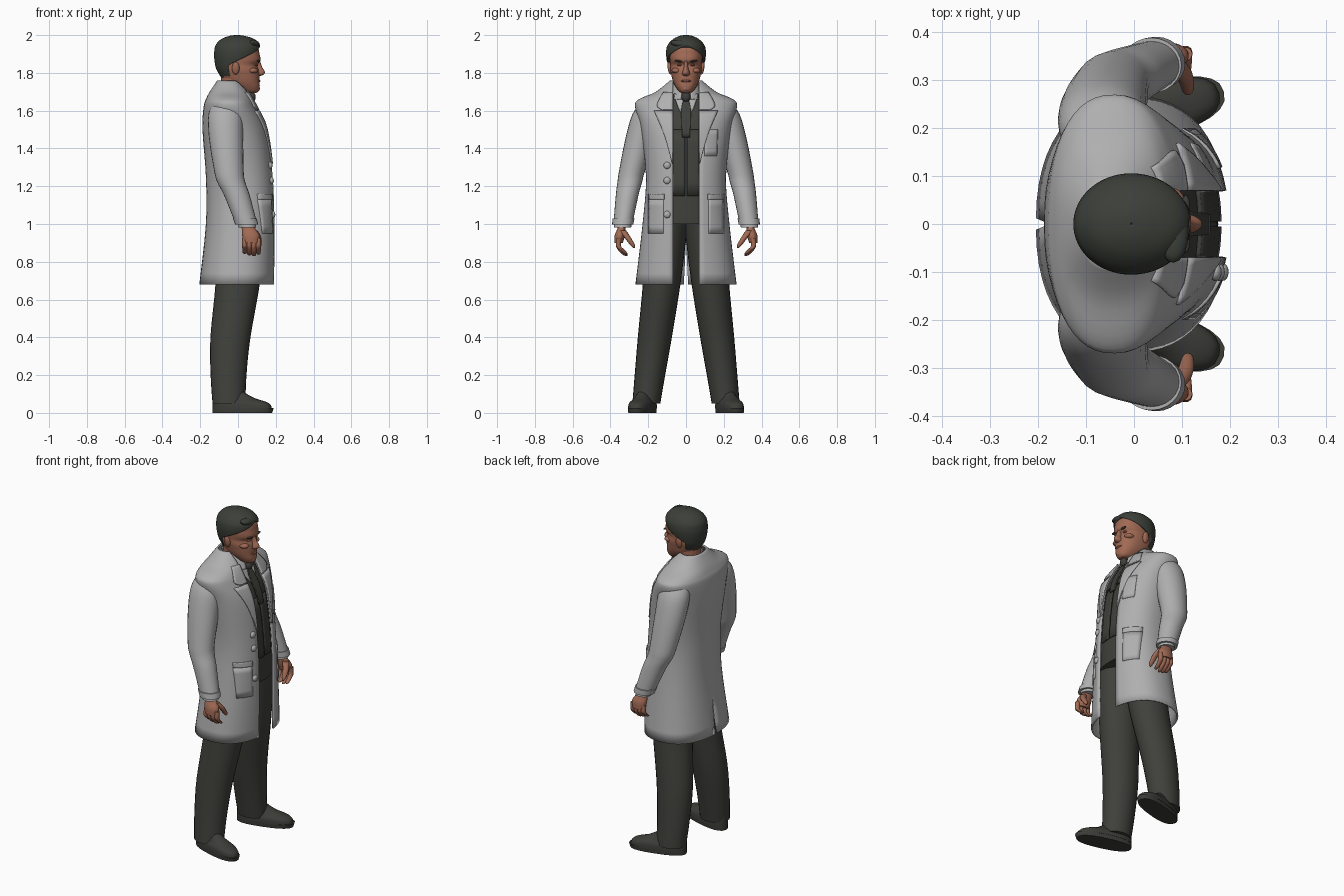
import bpy, bmesh
from math import sin, cos, pi, asin, radians
from mathutils import Matrix, Vector

if "Cube" in bpy.data.objects:
    bpy.data.objects.remove(bpy.data.objects["Cube"])


def material(name, *rgb):
    mat = bpy.data.materials.new(name)
    mat.use_nodes = True
    mat.diffuse_color = (*rgb, 1)
    node = mat.node_tree.nodes["Principled BSDF"]
    node.inputs["Base Color"].default_value = (*rgb, 1)
    node.inputs["Roughness"].default_value = .8
    return mat


COAT = material("pale_grey_cloth", .43, .43, .43)
DARK = material("dark_suit_cloth", .05, .052, .043)
HAIR = material("dark_hair", .045, .05, .04)
SHOE = material("dark_leather", .045, .045, .04)
SKIN = material("skin", .36, .145, .09)
LIPS = material("lip_skin", .27, .1, .07)


def finish(name, bm, mat, mirror=True, thick=0):
    """Turn a bmesh into a smooth object, optionally mirrored across y."""
    mesh = bpy.data.meshes.new(name)
    bm.to_mesh(mesh)
    bm.free()
    mesh.materials.append(mat)
    part = bpy.data.objects.new(name, mesh)
    bpy.context.collection.objects.link(part)
    bpy.ops.object.select_all(action='DESELECT')
    part.select_set(True)
    bpy.context.view_layer.objects.active = part
    bpy.ops.object.shade_smooth_by_angle(angle=radians(45))
    if mirror:
        part.modifiers.new("mirror", 'MIRROR').use_axis = (False, True, False)
    if thick:
        part.modifiers.new("thickness", 'SOLIDIFY').thickness = thick


def dense(rows, steps=4):
    """Smooth a few cross-sections into many with a Catmull-Rom spline."""
    rows = sorted(rows)
    padded = [rows[0], *rows, rows[-1]]
    result = []
    for before, start, end, after in zip(padded, padded[1:], padded[2:], padded[3:]):
        for step in range(steps):
            t = step / steps
            result.append(tuple(
                q + t * (r - p + t * (2 * p - 5 * q + 4 * r - s + t * (3 * (q - r) + s - p))) / 2
                for p, q, r, s in zip(before, start, end, after)))
    return result + [rows[-1]]


def power(value, n):
    return (1 if value >= 0 else -1) * abs(value) ** (2 / n)


def skin_grid(bm, grid, closed=False):
    """Join neighbouring rings of points with quads, capping closed rings."""
    rings = [[bm.verts.new(point) for point in ring] for ring in grid]
    for low, high in zip(rings, rings[1:]):
        count = len(low)
        for j in range(count if closed else count - 1):
            k = (j + 1) % count
            bm.faces.new((low[j], low[k], high[k], high[j]))
    if closed:
        bm.faces.new(rings[0][::-1])
        bm.faces.new(rings[-1])


def from_front(z, half):
    return 0


def to_back(z, half):
    return pi


def shell(name, rows, mat, thick=0, n=2, start=from_front, end=to_back, count=24):
    """Mirrored half wrap; rows of z, back, front, half width."""
    grid = []
    for z, back, front, half in rows:
        first, last = start(z, half), end(z, half)
        angles = [first + (last - first) * j / count for j in range(count + 1)]
        grid.append([((front + back) / 2 + (front - back) / 2 * power(cos(a), n),
                      half * power(sin(a), n) if a < pi else 0, z) for a in angles])
    bm = bmesh.new()
    skin_grid(bm, grid)
    finish(name, bm, mat, True, thick)


def limb(name, rows, mat, flat=1, n=2, yaw=0, count=24):
    """Closed mirrored limb; rows of z, x, y, radius, with y radius scaled by flat."""
    turn = Matrix.Rotation(yaw, 3, 'Z')
    angles = [2 * pi * j / count for j in range(count)]
    grid = [[turn @ Vector((r * power(cos(a), n), r * flat * power(sin(a), n), 0)) + Vector((x, y, z))
             for a in angles] for z, x, y, r in dense(rows)]
    bm = bmesh.new()
    skin_grid(bm, grid, True)
    finish(name, bm, mat)


def ball(name, place, size, mat, mirror=True, tilt=0):
    bm = bmesh.new()
    matrix = Matrix.Translation(place) @ Matrix.Rotation(tilt, 4, 'X') @ Matrix.Diagonal((*size, 1))
    bmesh.ops.create_uvsphere(bm, u_segments=16, v_segments=10, radius=1, matrix=matrix)
    finish(name, bm, mat, mirror)


# Coat body, open down the front and vented at the lower back
BOXY = 2.3
OPENING = .07
coat_rows = dense([(.68, -.205, .195, .268), (1, -.17, .198, .23), (1.25, -.17, .19, .212),
                   (1.5, -.188, .155, .24), (1.62, -.182, .1, .27), (1.66, -.17, .078, .25),
                   (1.7, -.15, .058, .16), (1.76, -.11, .01, .085)])


def edge_angle(y, half):
    return asin((y / half) ** (BOXY / 2))


def front_edge(z, half):
    return edge_angle(OPENING, half)


def back_vent(z, half):
    return pi - edge_angle(max(0, .92 - z) / 20, half)


shell("coat_body", coat_rows, COAT, .01, BOXY, front_edge, back_vent)


def coat_front(y, z):
    """x of the coat front at a given y and z."""
    low, high = next(pair for pair in zip(coat_rows, coat_rows[1:]) if z <= pair[1][0])
    t = (z - low[0]) / (high[0] - low[0])
    _, back, front, half = (p + (q - p) * t for p, q in zip(low, high))
    bulge = max(0, 1 - (y / half) ** BOXY) ** (1 / BOXY)
    return (front + back) / 2 + (front - back) / 2 * bulge


def plate(name, inner, rows, mat, lift, mirror=True, across=6):
    """Thin panel following the coat front; rows of z, outer y."""
    grid = []
    for z, outer in dense(rows):
        ys = [inner + (outer - inner) * j / across for j in range(across + 1)]
        grid.append([(coat_front(y, z) + lift, y, z) for y in ys])
    bm = bmesh.new()
    skin_grid(bm, grid)
    finish(name, bm, mat, mirror, .009)


# Lapels, collar, pockets and buttons
plate("lapel", OPENING, [(1.32, .073), (1.47, .115), (1.6, .17)], COAT, .008)
plate("coat_collar", OPENING, [(1.605, .125), (1.63, .155), (1.7, .12)], COAT, .008)
plate("hip_pocket", .12, [(.95, .2), (1.13, .2)], COAT, .005)
plate("hip_pocket_band", .118, [(1.13, .2), (1.16, .2)], COAT, .008)
plate("breast_pocket", .1, [(1.36, .165), (1.5, .17)], COAT, .005, False)
for z in (1.05, 1.23, 1.31):
    ball("coat_button", (coat_front(.1, z), -.1, z), (.013, .019, .019), COAT, False)

# Waistcoat and trouser top fill the coat
inside = [(z, back + .03, front - .022, half - .03)
          for z, back, front, half in coat_rows if .94 < z < 1.7]
ends = [(z, (back + front) / 2, (back + front) / 2, 0)
        for z, back, front, half in (inside[0], inside[-1])]
shell("waistcoat", [ends[0], *inside, ends[1]], DARK, 0, BOXY)
plate("waistcoat_front", .005, [(1.15, OPENING), (1.5, OPENING)], DARK, -.013)

# Shirt and tie
plate("shirt_front", 0, [(1.57, .012), (1.62, .042), (1.69, .065)], COAT, -.012)
plate("tie", 0, [(1.46, .02), (1.6, .026), (1.65, .016)], DARK, -.003)
ball("tie_knot", (.074, 0, 1.672), (.02, .024, .026), DARK, False)
shell("shirt_collar", dense([(1.66, -.11, .08, .09), (1.7, -.105, .066, .08), (1.745, -.1, .045, .07)]),
      COAT, .006, start=lambda z, half: .3)

# Sleeves, cuffs and hands
limb("sleeve", [(1, .045, .334, .057), (1.15, -.005, .312, .068), (1.22, -.035, .298, .074),
                (1.28, -.048, .286, .078), (1.45, -.063, .242, .09), (1.58, -.067, .205, .09),
                (1.65, -.065, .18, .06)], COAT, .88)
limb("sleeve_cuff", [(.998, .046, .335, .061), (1.03, .036, .331, .063)], COAT, .92)
limb("shirt_cuff", [(.982, .05, .336, .046), (1.01, .045, .334, .046)], COAT)
limb("palm", [(1.01, .046, .335, .034), (.975, .056, .342, .036), (.94, .068, .35, .046),
              (.9, .07, .357, .038)], SKIN, .6)
for i, drop in enumerate((.012, .004, 0, .008)):
    x = .036 + .024 * i
    limb("finger", [(.925, x, .355, .014), (.885, x, .358, .014), (.855 + drop, x, .342, .013),
                    (.836 + drop, x, .322, .011), (.83 + drop, x, .314, .004)], SKIN, count=10)
limb("thumb", [(.965, .085, .335, .019), (.93, .106, .31, .017), (.89, .112, .284, .013),
               (.872, .112, .274, .004)], SKIN, count=12)

# Trouser legs
limb("trouser_leg", [(1, .02, .1, .13), (.7, 0, .127, .118), (.4, -.04, .165, .106),
                     (.2, -.05, .191, .095), (.05, -.048, .21, .087)], DARK, .85)


# Shoes: every layer shares the heel and is shorter higher up
def foot(z, length):
    return z, length - .14, .19 + length * .25, length


TOE_OUT = .27
limb("shoe_sole", [foot(0, .163), foot(.025, .167)], SHOE, .35, 2.5, TOE_OUT)
limb("shoe_upper", [foot(.024, .162), foot(.045, .158), foot(.06, .145), foot(.075, .12),
                    foot(.1, .095), foot(.13, .075)], SHOE, .37, 2.5, TOE_OUT)

# Neck and head
shell("neck", dense([(1.62, -.1, .05, .075), (1.7, -.09, .05, .065), (1.8, -.09, .05, .066)]), SKIN)
shell("head", dense([(1.693, .06, .09, .006), (1.7, .015, .106, .034), (1.725, -.035, .115, .054),
                     (1.755, -.07, .113, .069), (1.79, -.095, .113, .078), (1.815, -.105, .11, .083),
                     (1.842, -.11, .102, .083), (1.866, -.11, .119, .085), (1.9, -.11, .114, .088),
                     (1.94, -.1, .1, .08), (1.98, -.03, .03, .02)]), SKIN, 0, BOXY)
shell("nose", dense([(1.783, .1, .116, .008), (1.792, .08, .137, .02), (1.807, .07, .142, .018),
                     (1.83, .07, .128, .012), (1.862, .08, .117, .01)]), SKIN, count=12)
ball("mouth", (.108, 0, 1.757), (.011, .027, .007), LIPS, False)
ball("chin", (.098, 0, 1.718), (.018, .027, .018), SKIN, False)
ball("cheekbone", (.075, .05, 1.812), (.03, .026, .016), SKIN)
ball("eye", (.096, .035, 1.842), (.009, .014, .006), LIPS)
ball("eyebrow", (.108, .037, 1.862), (.009, .023, .006), HAIR, True, .12)
ball("ear", (-.012, .086, 1.825), (.02, .011, .034), SKIN, True, -.15)


# Hair: the hairline opens around the face below the fringe
def hairline(z, half):
    return max(0, min(2, (1.95 - z) * 18))


shell("hair", dense([(1.77, -.085, .07, .068), (1.82, -.115, .1, .092), (1.88, -.126, .11, .104),
                     (1.92, -.125, .118, .105), (1.95, -.117, .115, .096), (1.98, -.087, .085, .067),
                     (1.997, -.04, .03, .03), (2, -.006, -.004, .001)]), HAIR, .022, start=hairline)
ball("fringe", (.082, -.02, 1.951), (.032, .062, .021), HAIR, False, -.18)
